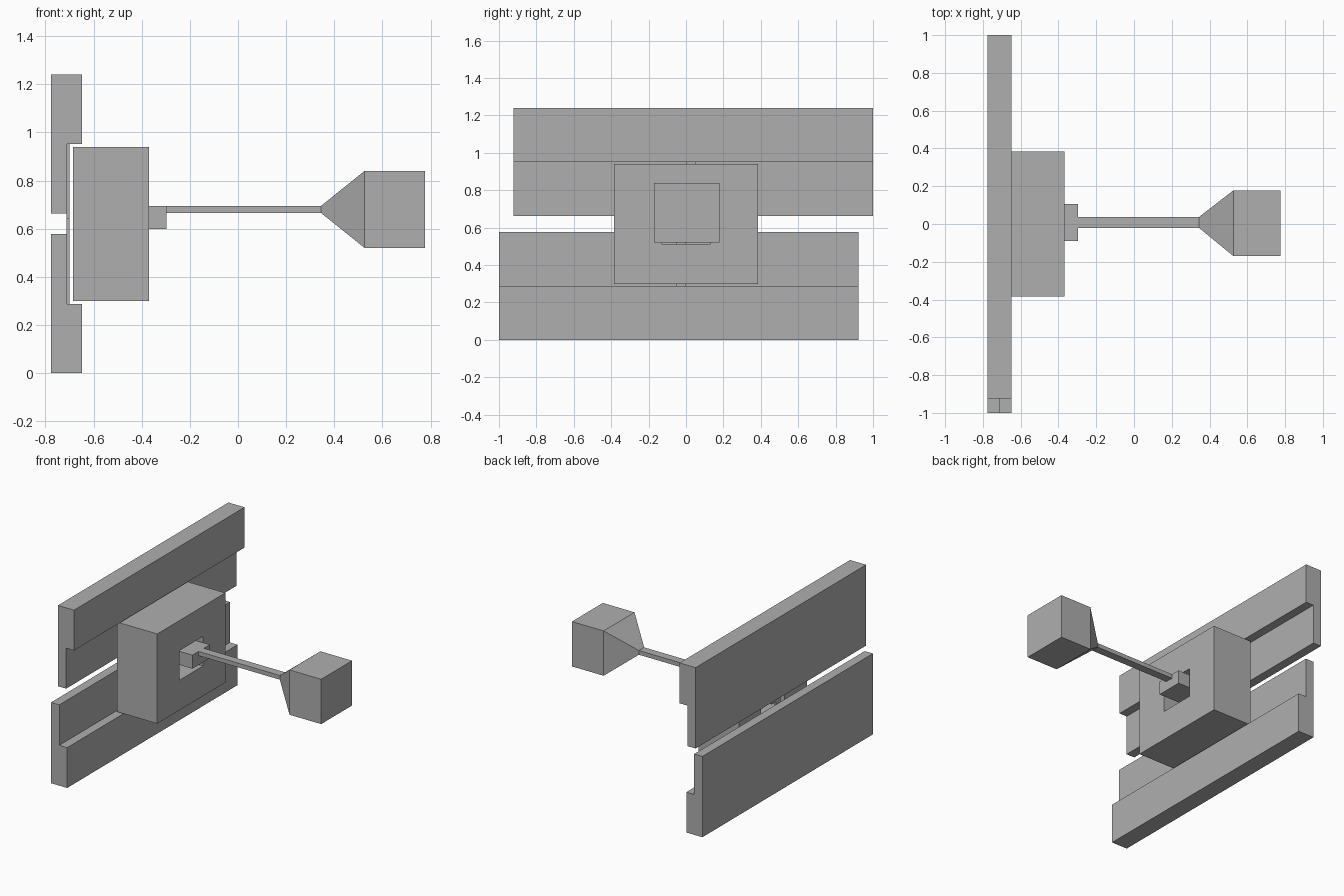
import bpy, bmesh

if "Cube" in bpy.data.objects:
    bpy.data.objects.remove(bpy.data.objects["Cube"])

# Mid grey finish shared by every part
grey = bpy.data.materials.new("mid_grey")
grey.diffuse_color = (0.43, 0.43, 0.43, 1)
grey.use_nodes = True
grey.node_tree.nodes["Principled BSDF"].inputs["Base Color"].default_value = grey.diffuse_color


def loft(name, rings, closed=False):
    """Skin matching rings of points; cap the ends, or join last to first."""
    bm = bmesh.new()
    loops = [[bm.verts.new(p) for p in ring] for ring in rings]
    pairs = list(zip(loops, loops[1:]))
    if closed:
        pairs.append((loops[-1], loops[0]))
    else:
        bm.faces.new(loops[0])
        bm.faces.new(loops[-1])
    for a, b in pairs:
        for i in range(len(a)):
            j = (i + 1) % len(a)
            bm.faces.new((a[i], a[j], b[j], b[i]))
    bmesh.ops.recalc_face_normals(bm, faces=bm.faces[:])
    mesh = bpy.data.meshes.new(name)
    bm.to_mesh(mesh)
    bm.free()
    mesh.materials.append(grey)
    obj = bpy.data.objects.new(name, mesh)
    bpy.context.collection.objects.link(obj)
    return obj


def rect(x, y0, y1, z0, z1):
    return [(x, y0, z0), (x, y1, z0), (x, y1, z1), (x, y0, z1)]


# Two L-section sliding rails, each the other turned half a turn about the x axis
MID = 0.62
profile = [(-0.776, 0), (-0.649, 0), (-0.649, 0.288), (-0.711, 0.288),
           (-0.711, 0.577), (-0.776, 0.577)]
for name, s in (("lower_rail", 1), ("upper_rail", -1)):
    loft(name, [[(x, s * y, MID + s * (z - MID)) for x, z in profile]
                for y in (-1, 0.923)])

# Thin stepped link between the rails: two arms overlapping at the middle
link = [(-0.05, 0.288), (0, 0.288), (0, 0.597), (0.05, 0.597)]
link += [(-y, 2 * MID - z) for y, z in link]
loft("stepped_link", [[(x, y, z) for y, z in link] for x in (-0.712, -0.70)])

# Housing block with a square opening through it
outer = (-0.384, 0.384, 0.299, 0.939)
inner = (-0.132, 0.132, 0.513, 0.724)
loft("housing", [rect(-0.369, *outer), rect(-0.686, *outer),
                 rect(-0.686, *inner), rect(-0.369, *inner)], closed=True)

# Drive block standing out of the opening
block = (-0.09, 0.106, 0.598, 0.695)
loft("drive_block", [rect(-0.686, *block), rect(-0.297, *block)])

# Lever rod flaring into a square weight
rod = (-0.021, 0.038, 0.665, 0.695)
weight = (-0.17, 0.178, 0.52, 0.84)
loft("lever_with_weight", [rect(-0.297, *rod), rect(0.345, *rod),
                           rect(0.526, *weight), rect(0.776, *weight)])
